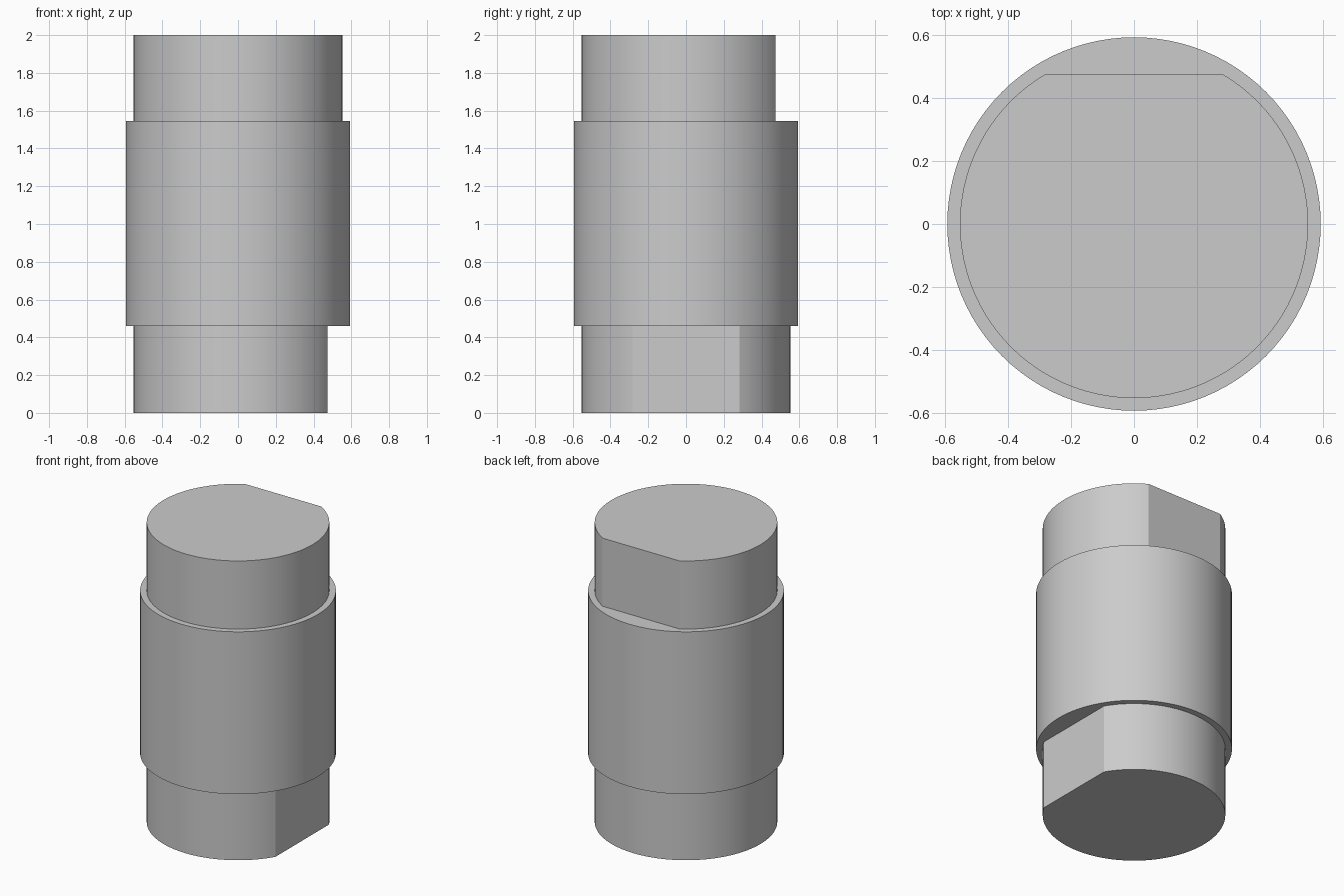
import bpy
import math

cube = bpy.data.objects.get("Cube")
if cube:
    bpy.data.objects.remove(cube, do_unlink=True)

steel = bpy.data.materials.new("plain grey steel")
steel.use_nodes = True
GREY = (0.6, 0.6, 0.6, 1.0)
steel.diffuse_color = GREY
steel.node_tree.nodes["Principled BSDF"].inputs["Base Color"].default_value = GREY

SEGMENTS = 96
BODY_RADIUS, SHAFT_RADIUS, FLAT = 0.593, 0.553, 0.475
LOW, HIGH, TOP = 0.46, 1.545, 2.0


def extruded(name, outline, z0, z1):
    """Solid prism from a closed outline, with smooth sides and flat ends."""
    n = len(outline)
    verts = [(x, y, z) for z in (z0, z1) for x, y in outline]
    faces = [(i, (i + 1) % n, n + (i + 1) % n, n + i) for i in range(n)]
    faces += [tuple(reversed(range(n))), tuple(range(n, 2 * n))]
    mesh = bpy.data.meshes.new(name)
    mesh.from_pydata(verts, [], faces)
    mesh.materials.append(steel)
    obj = bpy.data.objects.new(name, mesh)
    bpy.context.collection.objects.link(obj)
    bpy.ops.object.select_all(action="DESELECT")
    obj.select_set(True)
    bpy.context.view_layer.objects.active = obj
    bpy.ops.object.shade_smooth_by_angle(angle=math.radians(20))
    return obj


def arc(radius, start, sweep, count):
    return [(radius * math.cos(start + sweep * i / SEGMENTS),
             radius * math.sin(start + sweep * i / SEGMENTS)) for i in range(count)]


def d_shaft(name, direction, z0, z1):
    """Round shaft end with one flat facing the given direction."""
    half = math.acos(FLAT / SHAFT_RADIUS)
    outline = arc(SHAFT_RADIUS, direction + half, math.tau - 2 * half, SEGMENTS + 1)
    return extruded(name, outline, z0, z1)


# Wide middle section
extruded("middle_body", arc(BODY_RADIUS, 0, math.tau, SEGMENTS), LOW, HIGH)

# Narrower ends, their flats a quarter turn apart
d_shaft("lower_end", 0, 0, LOW)
d_shaft("upper_end", math.pi / 2, HIGH, TOP)
